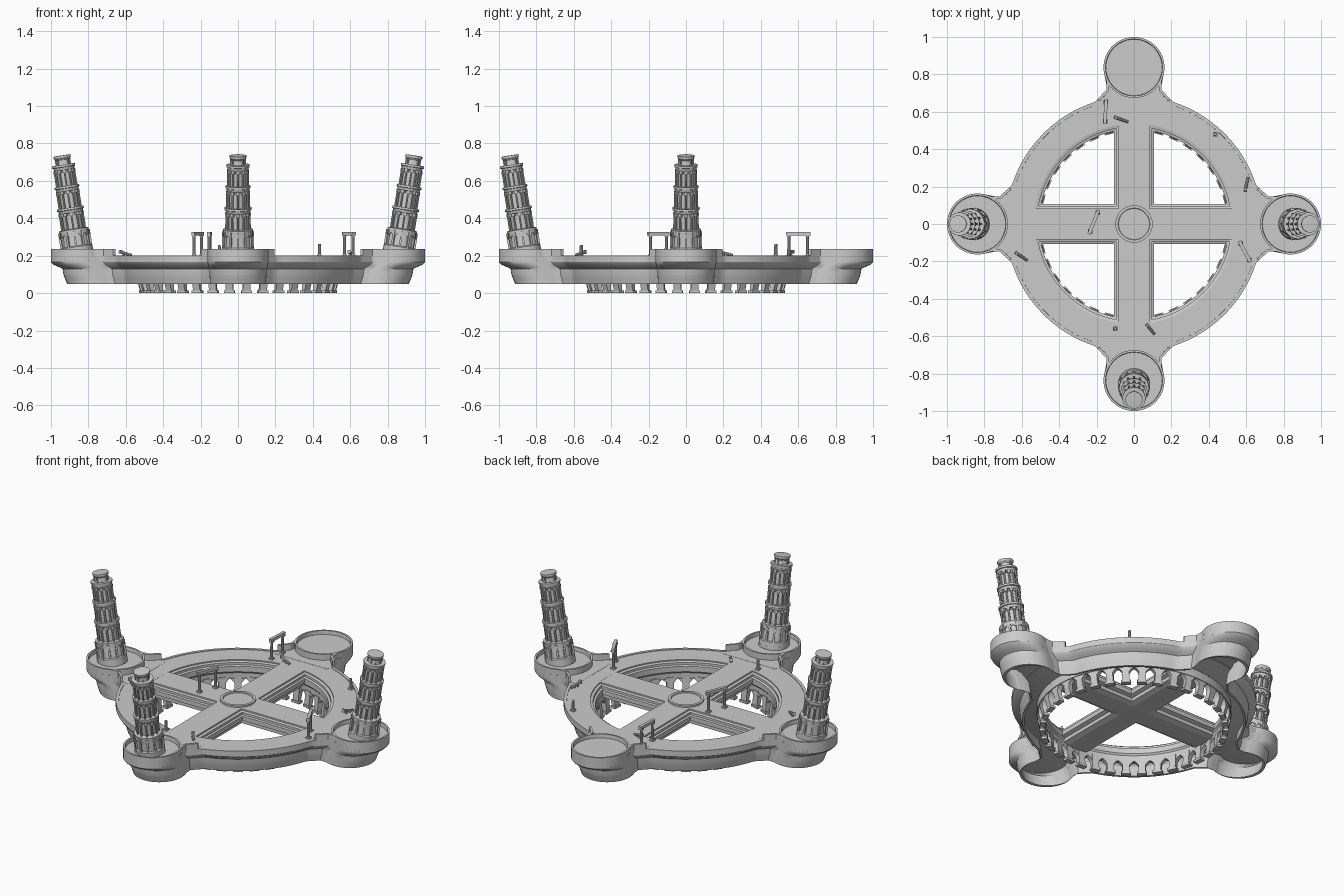
import bpy, bmesh, random
from math import sin, cos, pi, radians, atan2, hypot
from mathutils import Matrix, Vector

if "Cube" in bpy.data.objects:
    bpy.data.objects.remove(bpy.data.objects["Cube"])

random.seed(4)


def finish(bm, name, mat=None, smooth=True):
    bmesh.ops.recalc_face_normals(bm, faces=bm.faces)
    me = bpy.data.meshes.new(name)
    bm.to_mesh(me)
    bm.free()
    ob = bpy.data.objects.new(name, me)
    bpy.context.collection.objects.link(ob)
    if mat:
        ob.matrix_world = mat
    if smooth:
        bpy.ops.object.select_all(action='DESELECT')
        ob.select_set(True)
        bpy.context.view_layer.objects.active = ob
        bpy.ops.object.shade_smooth_by_angle(angle=radians(30))
    return ob


def bridge(bm, a, b):
    for i in range(len(a)):
        j = (i + 1) % len(a)
        bm.faces.new((a[i], a[j], b[j], b[i]))


def lathe(bm, prof, seg=48, cx=0, loop=False):
    """Revolve (r, z) points; open profiles get end caps, loops are closed rings."""
    rings = [[bm.verts.new((cx + r * cos(2 * pi * i / seg), r * sin(2 * pi * i / seg), z))
              for i in range(seg)] for r, z in prof]
    for k in range(len(rings) - 1):
        bridge(bm, rings[k], rings[k + 1])
    if loop:
        bridge(bm, rings[-1], rings[0])
    else:
        bm.faces.new(rings[0])
        bm.faces.new(rings[-1])


def prism(bm, pts, off):
    """Extrude a 3D polygon by a vector."""
    a = [bm.verts.new(p) for p in pts]
    b = [bm.verts.new(Vector(p) + Vector(off)) for p in pts]
    bm.faces.new(a)
    bm.faces.new(b)
    bridge(bm, a, b)


def box(bm, c, size, rot=Matrix()):
    bmesh.ops.create_cube(bm, size=1, matrix=Matrix.Translation(c) @ rot @ Matrix.Diagonal((*size, 1)))


def arc(cx, r, a0, a1, n):
    return [Vector((cx + r * cos(radians(a0 + (a1 - a0) * i / n)), r * sin(radians(a0 + (a1 - a0) * i / n))))
            for i in range(n + 1)]


# Outer plan: ring arcs, flared necks and bastion circles in one closed outline
BX, BR, RR = .837, .163, .685
quarter = ([Vector((.668, -.194)), Vector((.718, -.147))] + arc(BX, BR, -115, 115, 28)
           + [Vector((.718, .147)), Vector((.668, .194))] + arc(0, RR, 17.8, 72.2, 18))
outline = [Matrix.Rotation(k * pi / 2, 2) @ p for k in range(4) for p in quarter]

# Moulded skirt, drawn in towards the centre as it goes down: (plan scale, z), closed shell
skirt = [(1, .2), (1, .165), (.987, .152), (.955, .138), (.938, .13), (.933, .1), (.93, .09), (.914, .05),
         (.895, .05), (.912, .12), (.965, .16), (.975, .2)]
bm = bmesh.new()
rings = [[bm.verts.new((*(p * s), z)) for p in outline] for s, z in skirt]
for k in range(len(rings)):
    bridge(bm, rings[k - 1], rings[k])
finish(bm, "outer_skirt")

# Ring floor with moulded opening edge
bm = bmesh.new()
lathe(bm, [(.536, .197), (.682, .197), (.665, .165), (.545, .14), (.545, .09), (.515, .09), (.515, .125),
           (.507, .135), (.507, .168), (.52, .172), (.52, .186), (.536, .19)], 96, loop=True)
finish(bm, "ring_floor")

# Cross beams with stepped undersides
half = [(.082, .197), (.082, .188), (.097, .184), (.097, .17), (.107, .166), (.107, .14),
        (.085, .132), (.085, .11), (.055, .1)]
sec = half + [(-x, z) for x, z in reversed(half)]
bm = bmesh.new()
prism(bm, [(x, -.54, z) for x, z in sec], (0, 1.08, 0))
finish(bm, "beam_front_back", smooth=False)
bm = bmesh.new()
prism(bm, [(-.54, y, z - .0004) for y, z in sec], (1.08, 0, 0))
finish(bm, "beam_left_right", smooth=False)

# Round boss at the crossing
bm = bmesh.new()
lathe(bm, [(.1, .19), (.1, .207), (.085, .207), (.083, .201)], 48)
finish(bm, "centre_disc")

# Hanging arcade: tapered piers with pointed arches and thin foot blocks
bm = bmesh.new()
N = 36
for i in range(N):
    m = Matrix.Rotation(2 * pi * (i + .5) / N, 4, 'Z')
    pier = [(.509, .1), (.542, .1), (.535, .05), (.522, .005), (.502, .005), (.505, .05)]
    prism(bm, [m @ Vector((r, -.02, z)) for r, z in pier], m.to_3x3() @ Vector((0, .04, 0)))
    box(bm, m @ Vector((.513, 0, .007)), (.032, .056, .014), m)
    for s in (1, -1):   # arch haunches
        prism(bm, [m @ Vector((.511, s * y, z)) for y, z in
                   [(.018, .06), (.03, .078), (.046, .092), (.018, .092)]],
              m.to_3x3() @ Vector((.028, 0, 0)))
finish(bm, "arcade", smooth=False)

# Four bastion floors with raised rims, and necks with low parapets
for k, side in enumerate(("right", "back", "left", "front")):
    m = Matrix.Rotation(k * pi / 2, 4, 'Z')
    bm = bmesh.new()
    lathe(bm, [(.15, .212), (.152, .235), (BR, .235), (BR, .168), (.14, .164)], 48, BX)
    finish(bm, side + "_bastion_top", m)
    bm = bmesh.new()
    prism(bm, [(.62, -.18, .168), (.664, -.18, .168), (.74, -.135, .168), (.74, .135, .168),
               (.664, .18, .168), (.62, .18, .168)], (0, 0, .03))
    for s in (1, -1):
        prism(bm, [(.655, s * .188, .19), (.668, s * .194, .19), (.718, s * .147, .19),
                   (.768, s * .148, .19), (.75, s * .13, .19), (.708, s * .137, .19)], (0, 0, .045))
    finish(bm, side + "_neck", m, smooth=False)


# Leaning towers: arcaded base, three colonnaded storeys, small belfry
def tower(name, ang):
    bm = bmesh.new()
    lathe(bm, [(.086, 0), (.086, .045), (.078, .05), (.073, .12), (.08, .13), (.08, .14), (.05, .143)], 24)
    C = 12
    for i in range(C):      # pilasters and blind arches
        r = Matrix.Rotation(2 * pi * i / C, 4, 'Z')
        box(bm, r @ Vector((.079, 0, .065)), (.013, .011, .126), r)
        r2 = Matrix.Rotation(2 * pi * (i + .5) / C, 4, 'Z')
        for s in (1, -1):
            prism(bm, [r2 @ Vector((.068, s * y, z)) for y, z in
                       [(.02, .09), (.013, .105), (0, .115), (0, .13), (.02, .13)]],
                  r2.to_3x3() @ Vector((.012, 0, 0)))
    levels = [.14, .258, .376, .49]
    for k in range(3):
        z0, z1, R = levels[k], levels[k + 1], .067 - .005 * k
        lathe(bm, [(R * .78, z0 - .005), (R * .78, z1 - .03), (R * .95, z1 - .028), (R, z1 - .014),
                   (R + .005, z1 - .012), (R + .005, z1), (R * .7, z1)], 24)
        for i in range(C):
            r = Matrix.Rotation(2 * pi * i / C, 4, 'Z')
            bmesh.ops.create_cone(bm, cap_ends=True, segments=6, radius1=.006, radius2=.0055,
                                  depth=z1 - z0 - .025,
                                  matrix=Matrix.Translation(r @ Vector((R * .93, 0, (z0 + z1 - .025) / 2))))
            box(bm, r @ Vector((R * .9, 0, z1 - .036)), (.016, .019, .014), r)
    lathe(bm, [(.04, .488), (.037, .495), (.037, .516), (.042, .522), (.046, .528), (.046, .539), (.03, .54)], 24)
    for i in range(8):
        r = Matrix.Rotation(2 * pi * i / 8, 4, 'Z')
        box(bm, r @ Vector((.038, 0, .505)), (.008, .008, .034), r)
    m = (Matrix.Rotation(ang, 4, 'Z') @ Matrix.Translation((.857, 0, .203))
         @ Matrix.Rotation(radians(9), 4, 'Y'))
    finish(bm, name, m)


tower("right_tower", 0)
tower("left_tower", pi)
tower("front_tower", -pi / 2)


# Ruined columns: plinth, shaft and optional capital
def post(bm, x, y, h, cap=True):
    box(bm, (x, y, .2), (.024, .024, .014))
    bmesh.ops.create_cone(bm, cap_ends=True, segments=10, radius1=.009, radius2=.008, depth=h,
                          matrix=Matrix.Translation((x, y, .197 + h / 2)))
    if cap:
        box(bm, (x, y, .192 + h), (.022, .022, .01))


gates = [(-.155, .55, -.15, .65), (-.235, -.04, -.195, .06), (.57, -.105, .615, -.19)]
for i, (x0, y0, x1, y1) in enumerate(gates):
    bm = bmesh.new()
    post(bm, x0, y0, .115)
    post(bm, x1, y1, .115)
    a = Matrix.Rotation(atan2(y1 - y0, x1 - x0), 4, 'Z')
    box(bm, ((x0 + x1) / 2, (y0 + y1) / 2, .317), (hypot(x1 - x0, y1 - y0) + .03, .018, .018), a)
    finish(bm, "gate_%d" % (i + 1), smooth=False)

bm = bmesh.new()
post(bm, .435, .48, .065, False)
post(bm, -.1, -.56, .06, False)
finish(bm, "broken_columns", smooth=False)

# Fallen columns and rubble
fallen = [(-.63, -.155, -.57, -.195), (.07, -.54, .11, -.59), (-.1, .57, -.03, .545), (.595, .18, .61, .25)]
bm = bmesh.new()
for x0, y0, x1, y1 in fallen:
    a = Matrix.Rotation(atan2(y1 - y0, x1 - x0), 4, 'Z') @ Matrix.Rotation(radians(14), 4, 'Y')
    c = Vector(((x0 + x1) / 2, (y0 + y1) / 2, .212))
    L = hypot(x1 - x0, y1 - y0)
    bmesh.ops.create_cone(bm, cap_ends=True, segments=10, radius1=.008, radius2=.007, depth=L,
                          matrix=Matrix.Translation(c) @ a @ Matrix.Rotation(pi / 2, 4, 'Y'))
    box(bm, c - a.to_3x3() @ Vector((L / 2, 0, 0)), (.01, .018, .018), a)
    for t in (.3, .65):
        box(bm, (x0 + (x1 - x0) * t, y0 + (y1 - y0) * t, .201), (.012, .011, .011),
            Matrix.Rotation(random.uniform(0, 3), 4, 'Z'))
finish(bm, "fallen_columns", smooth=False)
